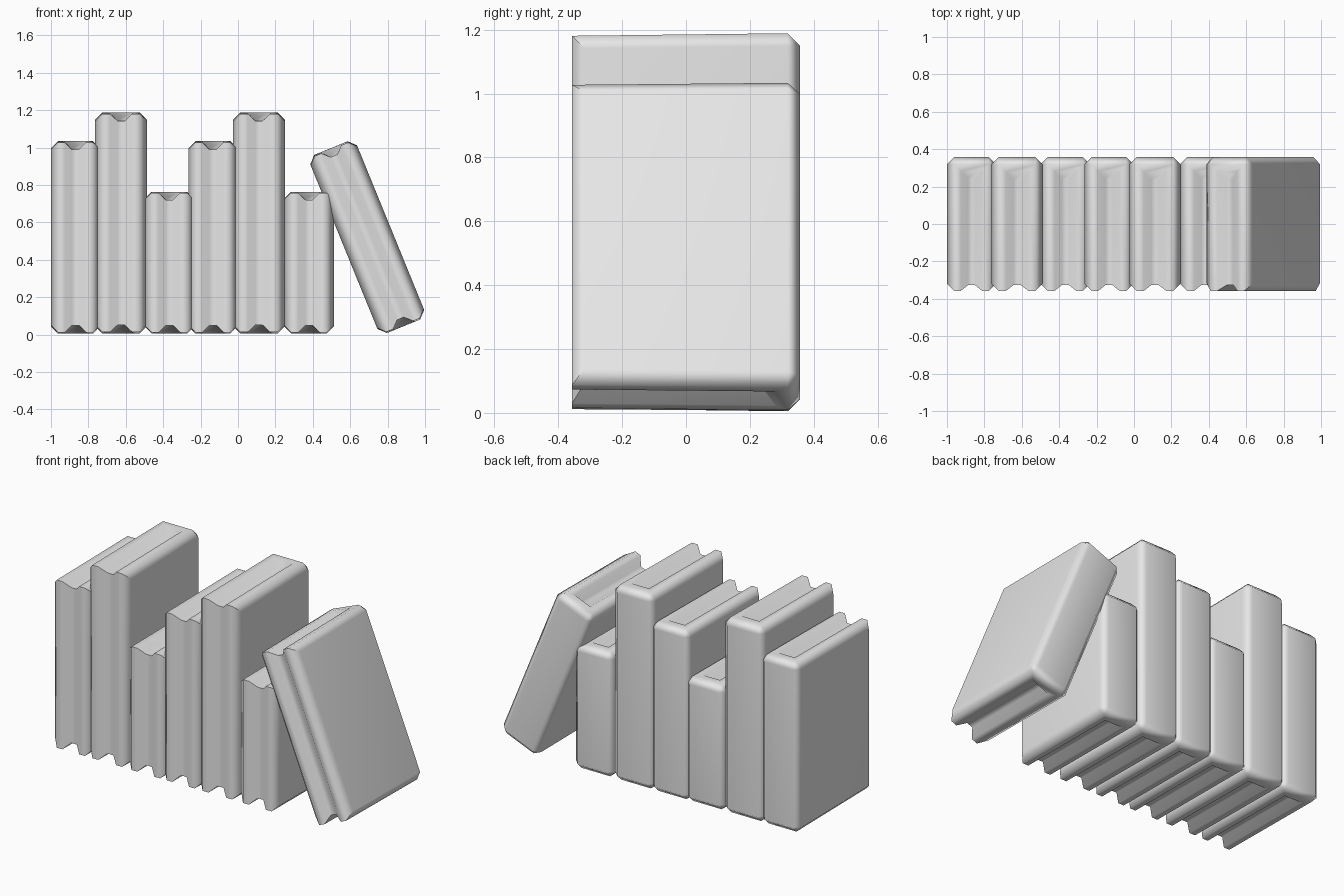
import bpy
import bmesh
import math

cube = bpy.data.objects.get("Cube")
if cube:
    bpy.data.objects.remove(cube, do_unlink=True)

grey = bpy.data.materials.new("plain grey")
grey.use_nodes = True
grey.diffuse_color = (0.8, 0.8, 0.8, 1)
grey.node_tree.nodes["Principled BSDF"].inputs["Base Color"].default_value = (0.8, 0.8, 0.8, 1)

DEPTH = 0.714      # front to back
GROOVE = 0.038     # how far the pages sit below the cover rims


def book(name, x, z, width, height, lean=0):
    """Chamfered block with a page channel round its top, front and bottom."""
    step = width / 7
    bm = bmesh.new()
    bmesh.ops.create_cube(bm, size=1)
    bmesh.ops.scale(bm, vec=(width, DEPTH, height), verts=bm.verts)

    # chamfer every edge except the two short ones at the front
    def short_front(e):
        return all(v.co.y < 0 for v in e.verts) and abs(e.verts[0].co.x - e.verts[1].co.x) > 0.01
    bmesh.ops.bevel(bm, geom=[e for e in bm.edges if not short_front(e)],
                    offset=step, segments=1, affect='EDGES', clamp_overlap=True)
    bm.normal_update()

    # cover rims, then the sloped walls of the channel
    pages = [f for f in bm.faces if abs(f.normal.z) > 0.99 or f.normal.y < -0.99]
    for _ in range(2):
        bmesh.ops.inset_region(bm, faces=pages, thickness=step, depth=0,
                               use_boundary=True, use_even_offset=True)
    for v in {v for f in pages for v in f.verts}:
        v.co.z -= math.copysign(GROOVE, v.co.z)
        if v.co.y < -DEPTH / 2 + 0.01:
            v.co.y += GROOVE * 0.8

    # the spine is slightly taller than the open side
    for v in bm.verts:
        v.co.z *= 1 + 0.02 * v.co.y

    mesh = bpy.data.meshes.new(name)
    bm.to_mesh(mesh)
    bm.free()
    mesh.materials.append(grey)
    obj = bpy.data.objects.new(name, mesh)
    bpy.context.collection.objects.link(obj)
    obj.location = (x, 0, z)
    obj.rotation_euler.y = lean
    bpy.ops.object.select_all(action='DESELECT')
    obj.select_set(True)
    bpy.context.view_layer.objects.active = obj
    bpy.ops.object.shade_smooth_by_angle(angle=math.radians(50))
    normals = obj.modifiers.new("even_shading", 'WEIGHTED_NORMAL')
    normals.keep_sharp = True


# upright row: kind -> (width, height)
sizes = {"medium": (0.262, 1.022), "tall": (0.278, 1.176), "short": (0.267, 0.752)}
row = [("medium", -0.869), ("tall", -0.625), ("short", -0.367),
       ("medium", -0.134), ("tall", 0.112), ("short", 0.379)]
for i, (kind, x) in enumerate(row):
    width, height = sizes[kind]
    book(f"{kind}_book_{i + 1}", x, height / 2 + 0.009, width, height)

# last book rests against the row
book("leaning_book", 0.691, 0.521, 0.27, 1.022, math.radians(-22.2))
